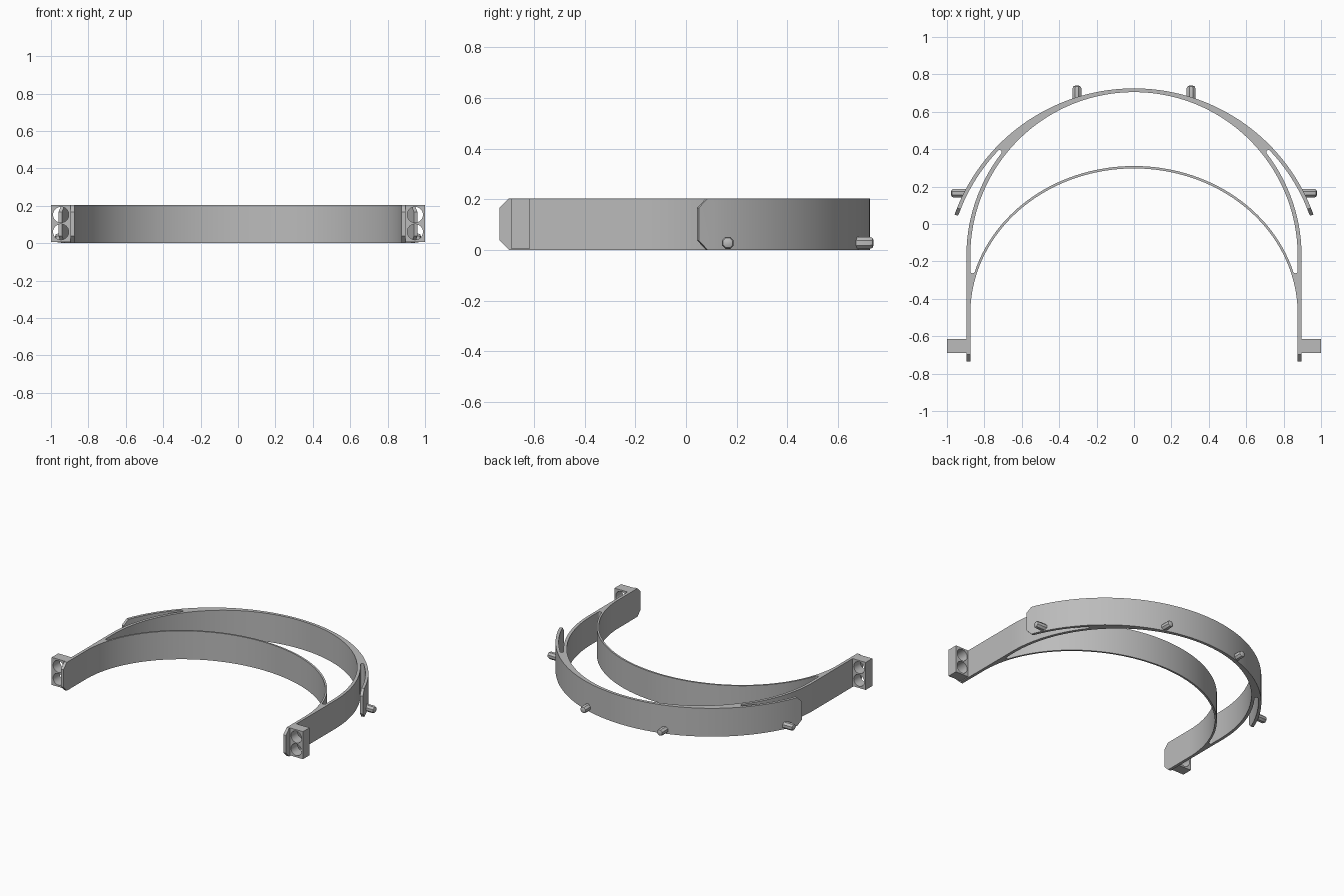
import bpy, bmesh
from math import sin, cos, radians, pi
from mathutils import Vector, Matrix

cube = bpy.data.objects.get("Cube")
if cube:
    bpy.data.objects.remove(cube, do_unlink=True)

HEIGHT = 0.204

grey = bpy.data.materials.new("grey_plastic")
grey.use_nodes = True
colour = (0.5, 0.5, 0.5, 1)
grey.diffuse_color = colour
grey.node_tree.nodes["Principled BSDF"].inputs["Base Color"].default_value = colour


def arc(cy, a, b, start, end, steps):
    """Elliptical arc centred on (0, cy), angles in degrees."""
    angles = [radians(start + (end - start) * i / steps) for i in range(steps + 1)]
    return [Vector((a * cos(t), cy + b * sin(t))) for t in angles]


def round_tip(p, q, steps=8):
    """Half circle from p to q, turning counterclockwise."""
    mid = (p + q) / 2
    return [mid + Matrix.Rotation(pi * i / steps, 2) @ (p - mid) for i in range(1, steps)]


def mirrored(half):
    """Close a half outline that starts and ends on x = 0."""
    return half + [Vector((-p.x, p.y)) for p in reversed(half[1:-1])]


def prism(loops, depth):
    """Extrude an outline, with optional holes, along z."""
    bm = bmesh.new()
    edges = []
    for loop in loops:
        verts = [bm.verts.new((p.x, p.y, 0)) for p in loop]
        if len(loops) == 1:
            bm.faces.new(verts)
        else:
            edges += [bm.edges.new((v, verts[i - 1])) for i, v in enumerate(verts)]
    if edges:
        bmesh.ops.triangle_fill(bm, edges=edges, use_beauty=True)
    result = bmesh.ops.extrude_face_region(bm, geom=bm.faces[:])
    top = [g for g in result["geom"] if isinstance(g, bmesh.types.BMVert)]
    bmesh.ops.translate(bm, verts=top, vec=(0, 0, depth))
    bmesh.ops.recalc_face_normals(bm, faces=bm.faces[:])
    return bm


def finish(bm, name, matrix=None):
    if matrix:
        bm.transform(matrix)
    bmesh.ops.recalc_face_normals(bm, faces=bm.faces[:])
    mesh = bpy.data.meshes.new(name)
    bm.to_mesh(mesh)
    bm.free()
    mesh.materials.append(grey)
    obj = bpy.data.objects.new(name, mesh)
    bpy.context.collection.objects.link(obj)
    bpy.ops.object.select_all(action='DESELECT')
    obj.select_set(True)
    bpy.context.view_layer.objects.active = obj
    bpy.ops.object.shade_smooth_by_angle(angle=radians(25))


# Outer frame: visor arc with free wings, and the two temple arms
VISOR_Y, ARM_Y = -0.295, -0.17
visor_out = arc(VISOR_Y, 1.02, 1.02, 90, 24, 48) + arc(VISOR_Y, 1.02, 1.02, 19.8, 19.8, 1)[:1]
wing_in = arc(VISOR_Y, 1, 1, 19.8, 19.8, 1)[:1] + arc(VISOR_Y, 1, 1, 24, 43, 14)
arm_out = arc(ARM_Y, 0.896, 0.896, 37.8, 0, 28)
arm_in = arc(ARM_Y, 0.875, 0.875, 0, 90, 64)
arm_end = [Vector(p) for p in ((0.896, -0.65), (0.896, -0.735), (0.875, -0.735), (0.875, -0.65))]
frame = prism([mirrored(visor_out + wing_in + round_tip(wing_in[-1], arm_out[0])
                        + arm_out + arm_end + arm_in)], HEIGHT)

# Chamfer the corners of the wing tips and arm ends
tips = [(visor_out[-1] + wing_in[0]) / 2, (arm_end[1] + arm_end[2]) / 2]
corners = []
for e in frame.edges:
    a, b = (v.co for v in e.verts)
    mid = (a + b) / 2
    if abs(a.z - b.z) < 0.001 and any((Vector((abs(mid.x), mid.y)) - t).length < 0.002 for t in tips):
        corners.append(e)
bmesh.ops.bevel(frame, geom=corners, offset=0.038, segments=1, affect='EDGES')
finish(frame, "visor_frame")

# Inner forehead band, with the rounded slot end beside each arm
BAND_Y = -0.48
band_out = arc(BAND_Y, 0.888, 0.79, 90, 16.9, 56)
slot_end = Vector((0.876, band_out[-1].y))
root = [slot_end, Vector((0.885, slot_end.y)), Vector((0.885, BAND_Y))]
band_in = arc(BAND_Y, 0.875, 0.777, 0, 90, 64)
finish(prism([mirrored(band_out + round_tip(band_out[-1], slot_end) + root + band_in)], HEIGHT),
       "forehead_band")


def circle(x, y, r, n=32):
    return [Vector((x + r * cos(2 * pi * i / n), y + r * sin(2 * pi * i / n))) for i in range(n)]


def peg(name, x, y, direction, length):
    """Eight-sided peg with a blunted tip, pointing along direction."""
    bm = bmesh.new()
    bmesh.ops.create_cone(bm, cap_ends=True, segments=8, radius1=0.025, radius2=0.025, depth=length,
                          matrix=Matrix.Translation((0, 0, length / 2)) @ Matrix.Rotation(pi / 8, 4, 'Z'))
    rim = [e for e in bm.edges if all(v.co.z > length - 0.001 for v in e.verts)]
    bmesh.ops.bevel(bm, geom=rim, offset=0.014, segments=2, profile=0.5, affect='EDGES')
    turn = Vector(direction).to_track_quat('Z', 'Y').to_matrix().to_4x4()
    finish(bm, name, Matrix.Translation((x, y, 0.028)) @ turn)


for side, s in (("left", 1), ("right", -1)):
    # Strap block with two through holes
    x0, x1 = sorted((s * 0.885, s))
    box = [Vector(p) for p in ((x0, 0.006), (x1, 0.006), (x1, HEIGHT), (x0, HEIGHT))]
    holes = [circle(s * 0.947, z, 0.042) for z in (0.06, 0.152)]
    finish(prism([box] + holes, 0.075), side + "_strap_block",
           Matrix.Translation((0, -0.615, 0)) @ Matrix.Rotation(pi / 2, 4, 'X'))
    # Shield pegs
    peg(side + "_back_peg", s * 0.305, 0.67, (0, 1, 0), 0.07)
    peg(side + "_side_peg", s * 0.9, 0.165, (s, 0, 0), 0.078)
